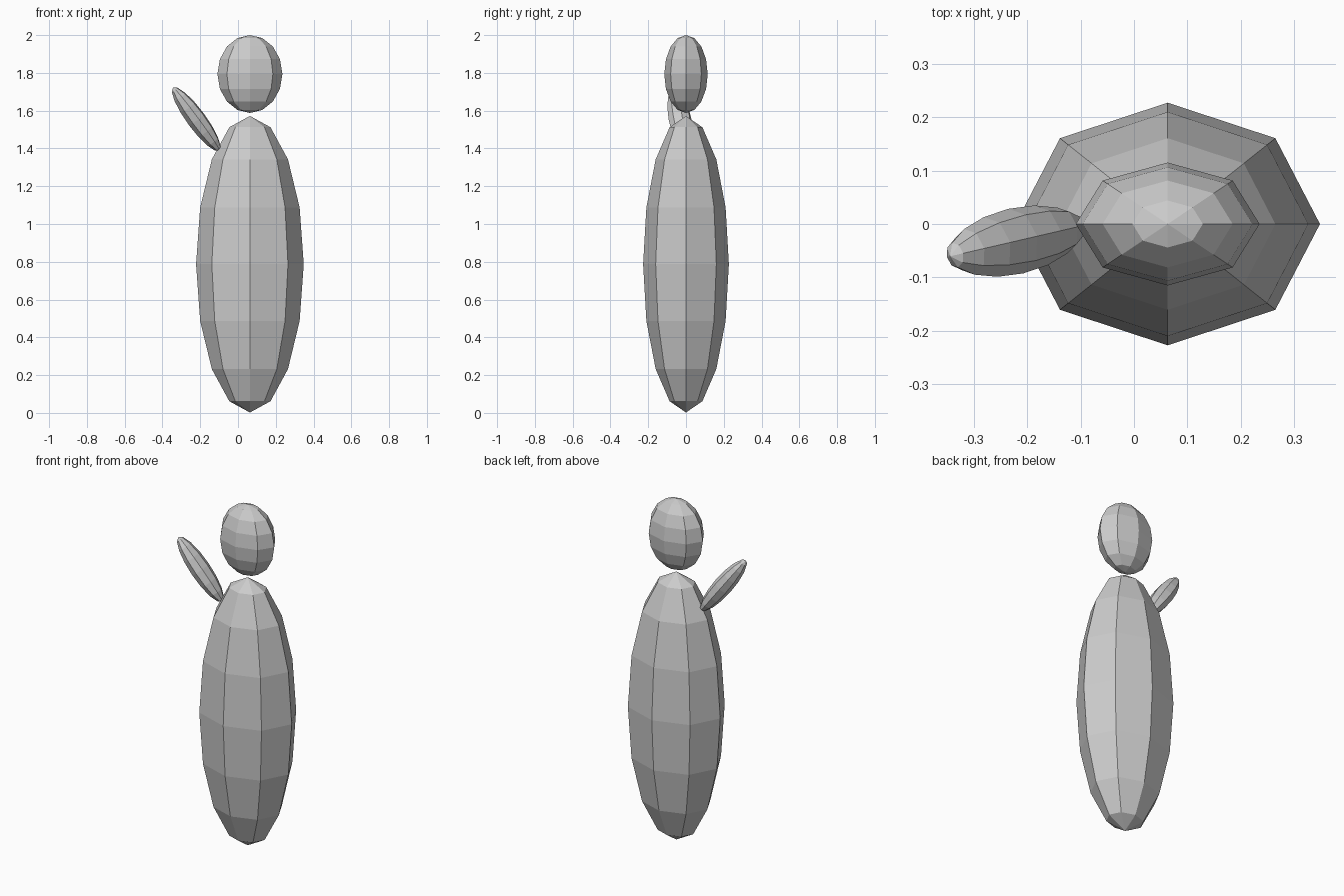
import bpy
from math import radians

if "Cube" in bpy.data.objects:
    bpy.data.objects.remove(bpy.data.objects["Cube"])


def ellipsoid(name, centre, radii, rotation=(0, 0, 0)):
    """Flat-shaded eight-sided, eight-ring ellipsoid."""
    bpy.ops.mesh.primitive_uv_sphere_add(
        segments=8, ring_count=8, radius=1, location=centre,
        rotation=[radians(a) for a in rotation])
    ob = bpy.context.object
    ob.name = name
    ob.scale = radii
    bpy.ops.object.shade_flat()
    return ob


# Tall body
ellipsoid("body", (0.063, 0, 0.787), (0.285, 0.227, 0.785))

# Head hovering just above the body
ellipsoid("head", (0.063, 0, 1.794), (0.172, 0.115, 0.206))

# Single raised arm, leaning outward and slightly forward
ellipsoid("raised_arm", (-0.221, -0.032, 1.555), (0.051, 0.062, 0.21),
          (0, -37, 13))
